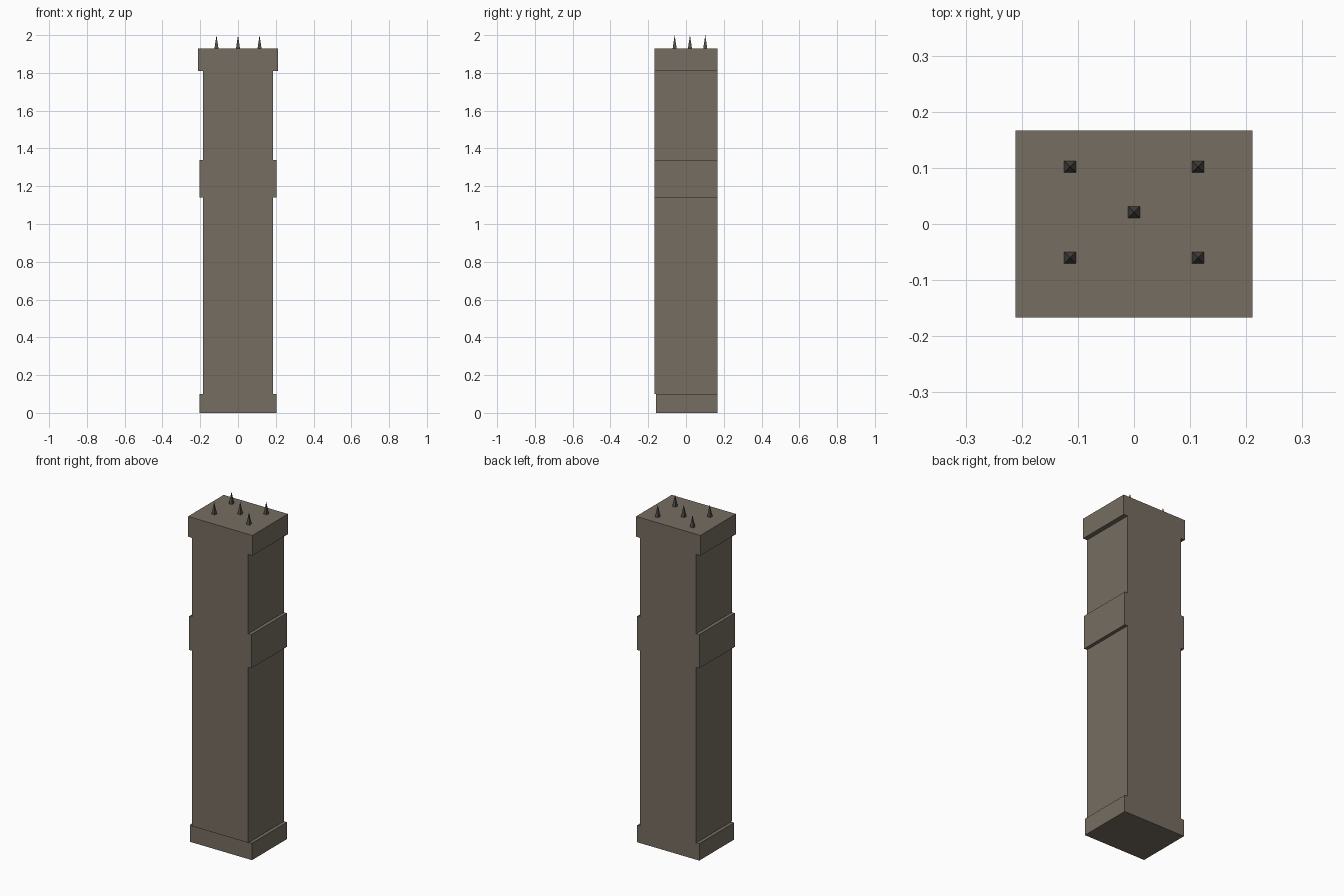
import bpy, bmesh, math

if "Cube" in bpy.data.objects:
    bpy.data.objects.remove(bpy.data.objects["Cube"])

def material(name, rgb):
    m = bpy.data.materials.new(name)
    m.diffuse_color = (*rgb, 1.0)
    m.use_nodes = True
    m.node_tree.nodes["Principled BSDF"].inputs["Base Color"].default_value = m.diffuse_color
    return m

stone = material("brown_grey_stone", (0.181, 0.153, 0.122))
metal = material("dark_spike_metal", (0.085, 0.079, 0.069))

def make_object(name, bm, mat):
    bmesh.ops.recalc_face_normals(bm, faces=bm.faces[:])
    me = bpy.data.meshes.new(name)
    bm.to_mesh(me)
    bm.free()
    me.materials.append(mat)
    ob = bpy.data.objects.new(name, me)
    bpy.context.collection.objects.link(ob)
    return ob

def extruded_profile(name, half, y0, y1, mat):
    """Mirror a half outline (x, z) about x = 0 and extrude it along y."""
    outline = half + [(-x, z) for x, z in reversed(half)]
    bm = bmesh.new()
    face = bm.faces.new([bm.verts.new((x, y0, z)) for x, z in outline])
    new = bmesh.ops.extrude_face_region(bm, geom=[face])["geom"]
    verts = [g for g in new if isinstance(g, bmesh.types.BMVert)]
    bmesh.ops.translate(bm, verts=verts, vec=(0, y1 - y0, 0))
    return make_object(name, bm, mat)

# Post: shaft, middle band and cap share flush front and back faces
SHAFT, BAND, CAP = 0.184, 0.204, 0.211
extruded_profile("post", [
    (SHAFT, 0.10), (SHAFT, 1.14), (BAND, 1.14), (BAND, 1.34),
    (SHAFT, 1.34), (SHAFT, 1.81), (CAP, 1.81), (CAP, 1.93)],
    -0.167, 0.167, stone)

# Plinth: slightly set back at the front
extruded_profile("base", [(BAND, 0.0), (BAND, 0.10)], -0.16, 0.167, stone)

# Five four-sided spikes on the cap
for i, (x, y) in enumerate([(-0.114, 0.102), (0.114, 0.102), (0, 0.021),
                            (-0.114, -0.06), (0.114, -0.06)]):
    bm = bmesh.new()
    bmesh.ops.create_cone(bm, cap_ends=True, segments=4, depth=0.07,
                          radius1=0.0105 * math.sqrt(2), radius2=0)
    bmesh.ops.remove_doubles(bm, verts=bm.verts[:], dist=1e-5)
    # align the square base with the cap edges
    corner = min(bm.verts, key=lambda v: v.co.z).co
    turn = math.pi / 4 - math.atan2(corner.y, corner.x)
    for v in bm.verts:
        cx, cy = v.co.x, v.co.y
        v.co.x = cx * math.cos(turn) - cy * math.sin(turn) + x
        v.co.y = cx * math.sin(turn) + cy * math.cos(turn) + y
        v.co.z += 1.965
    make_object(f"spike_{i + 1}", bm, metal)
